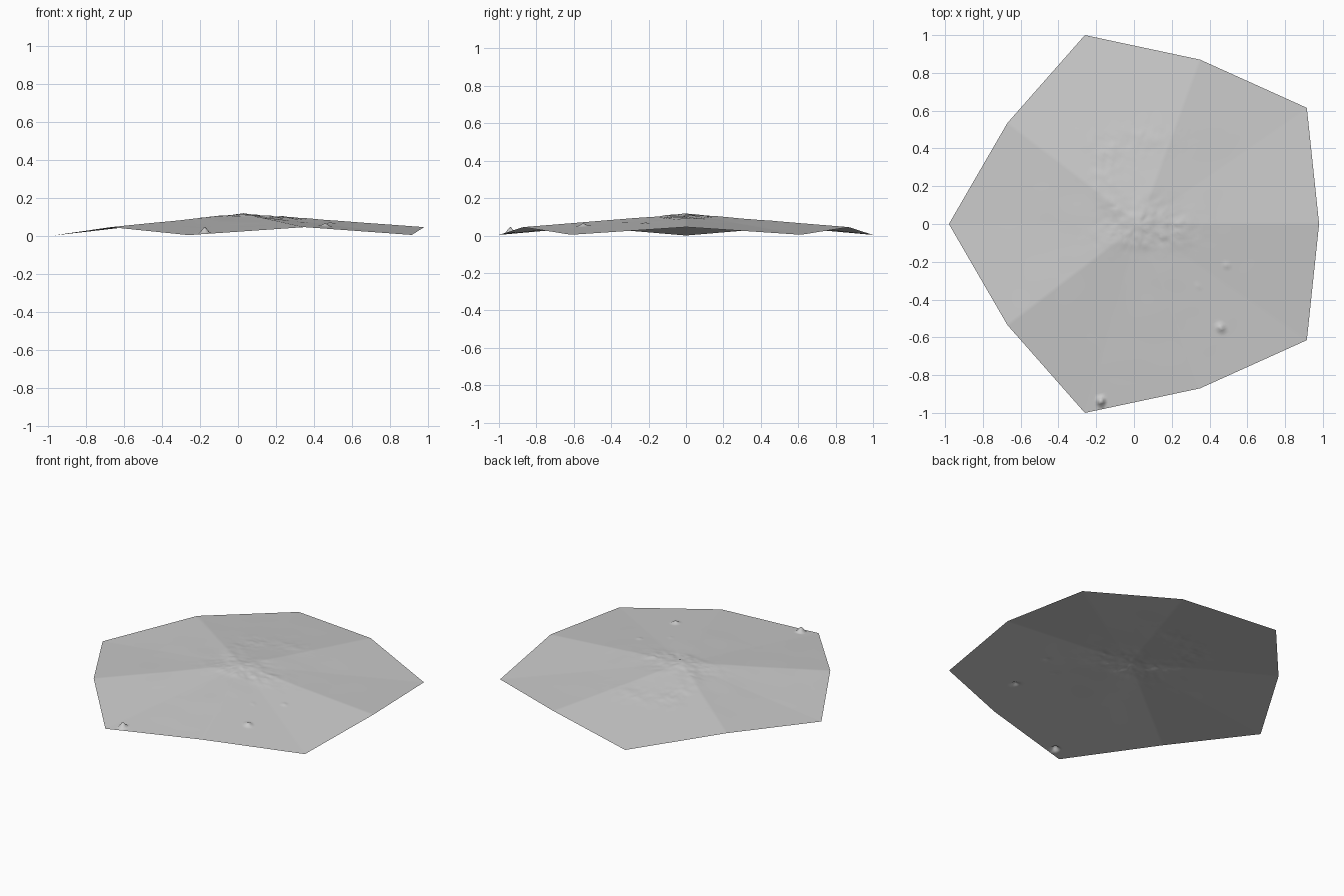
import bpy, bmesh, math
from mathutils import Vector, noise

if "Cube" in bpy.data.objects:
    bpy.data.objects.remove(bpy.data.objects["Cube"])

# Shallow faceted dome: low corners alternating with raised edge midpoints
half = [(-0.98, 0, 0.0), (-0.67, -0.535, 0.045), (-0.26, -1.0, 0.003),
        (0.35, -0.87, 0.045), (0.915, -0.615, 0.004), (0.98, 0, 0.045)]
outline = half + [(x, -y, z) for x, y, z in half[-2:0:-1]]

bm = bmesh.new()
peak = bm.verts.new((0.03, 0, 0.115))
ring = [bm.verts.new(p) for p in outline]
for a, b in zip(ring, ring[1:] + ring[:1]):
    bm.faces.new((peak, a, b))
bmesh.ops.subdivide_edges(bm, edges=bm.edges[:], cuts=63, use_grid_fill=True)

# Ridges: rugged blobs (x, y, radius x, radius y, height)
ridges = [(0.05, -0.06, 0.20, 0.07, 0.008), (0.22, -0.03, 0.12, 0.08, 0.006),
          (-0.10, 0.05, 0.08, 0.12, 0.005), (-0.15, 0.30, 0.07, 0.13, 0.006),
          (0.0, 0.44, 0.20, 0.08, 0.004), (0.08, 0.07, 0.12, 0.08, 0.006)]
# Small isolated peaks (x, y, radius, height)
peaks = [(-0.175, -0.94, 0.032, 0.04), (0.46, -0.55, 0.034, 0.018),
         (0.49, -0.22, 0.025, 0.006), (0.34, -0.33, 0.02, 0.003)]


def relief(x, y):
    n = noise.fractal(Vector((x * 14, y * 14, 3.1)), 1.0, 2.0, 4)
    h = 0
    for cx, cy, rx, ry, amp in ridges:
        h += amp * math.exp(-((x - cx) / rx) ** 2 - ((y - cy) / ry) ** 2) * (0.25 + 0.8 * n)
    for cx, cy, r, amp in peaks:
        h += amp * max(0, 1 - math.hypot(x - cx, y - cy) / r) ** 1.3
    # Faint undulation that fades out at the rim
    fade = max(0, 1 - math.hypot(x, y) / 0.85)
    return h + 0.003 * fade * noise.noise(Vector((x * 6, y * 6, 0.5)))


for v in bm.verts:
    v.co.z += relief(v.co.x, v.co.y)
bmesh.ops.triangulate(bm, faces=bm.faces[:])
for f in bm.faces:
    f.normal_update()
    if f.normal.z < 0:
        f.normal_flip()
    f.smooth = True

mesh = bpy.data.meshes.new("terrain_sheet")
bm.to_mesh(mesh)
bm.free()
terrain = bpy.data.objects.new("terrain_sheet", mesh)
bpy.context.collection.objects.link(terrain)
